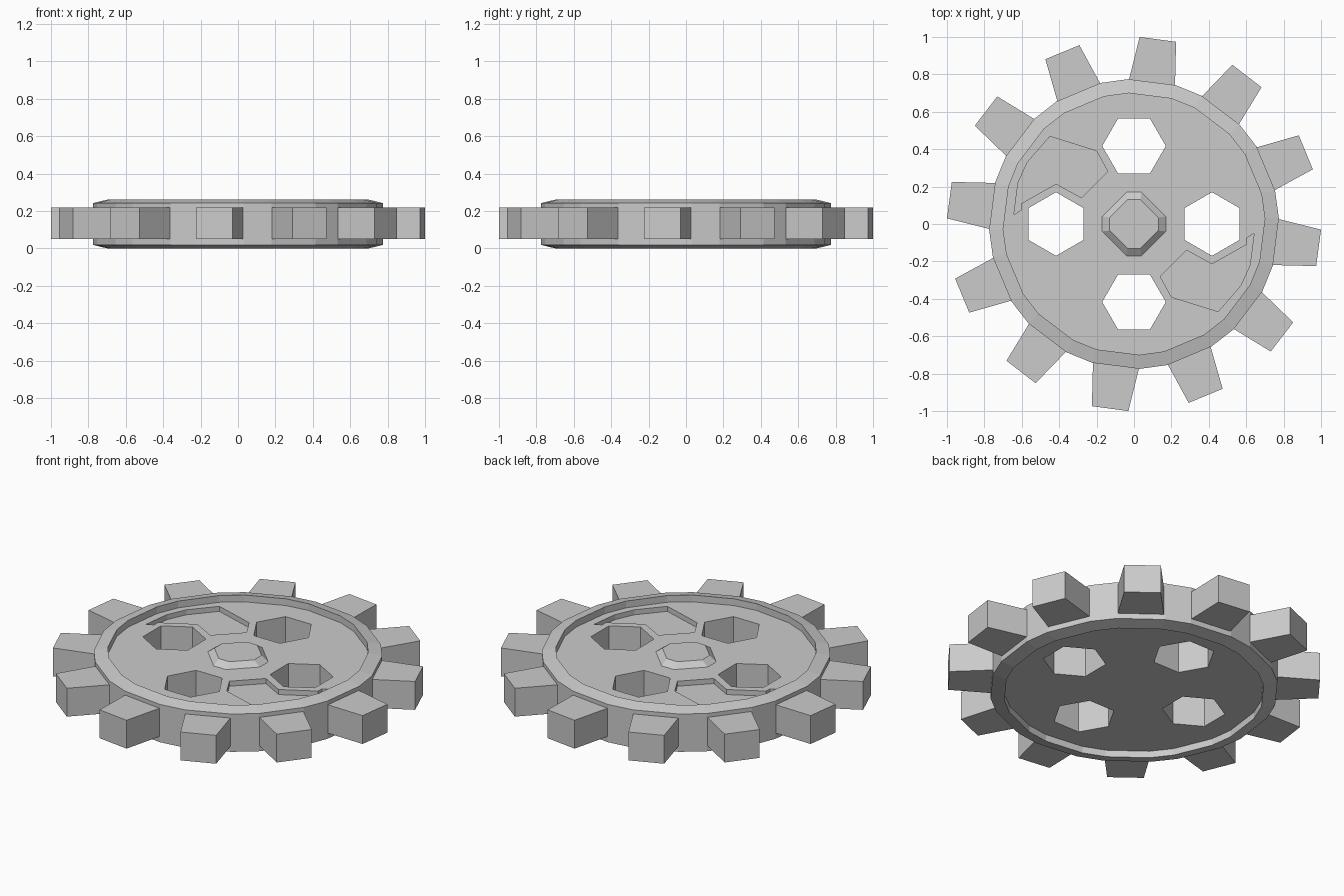
import bpy, bmesh
from math import sin, cos, radians, tau

if "Cube" in bpy.data.objects:
    bpy.data.objects.remove(bpy.data.objects["Cube"])

TEETH = 12
DISC_TOP, DISC_BOTTOM = 0.22, 0.04


def finish(name, bm):
    bmesh.ops.recalc_face_normals(bm, faces=bm.faces)
    me = bpy.data.meshes.new(name)
    bm.to_mesh(me)
    bm.free()
    ob = bpy.data.objects.new(name, me)
    bpy.context.collection.objects.link(ob)
    return ob


def add_loft(bm, loops):
    """Closed solid through loops of points with equal counts."""
    rows = [[bm.verts.new(p) for p in loop] for loop in loops]
    n = len(rows[0])
    for a, b in zip(rows, rows[1:]):
        for i in range(n):
            j = (i + 1) % n
            bm.faces.new((a[i], a[j], b[j], b[i]))
    bm.faces.new(rows[0][::-1])
    bm.faces.new(rows[-1])


def rot(p, a):
    return (p[0] * cos(a) - p[1] * sin(a), p[0] * sin(a) + p[1] * cos(a))


def prism(bm, pts, z0, z1):
    add_loft(bm, [[(x, y, z) for x, y in pts] for z in (z0, z1)])


# Wheel body: rim with chamfers and recessed web on both sides
angles = []
for i in range(TEETH):
    angles += [radians(73.3 + 30 * i), radians(92.3 + 30 * i)]
profile = [(0.7, DISC_BOTTOM), (0.7, 0), (0.775, 0.018),
           (0.775, 0.242), (0.7, 0.26), (0.7, DISC_TOP)]
bm = bmesh.new()
add_loft(bm, [[(r * cos(a), r * sin(a), z) for a in angles] for r, z in profile])
wheel = finish("gear_wheel", bm)

# Cutters: four hexagonal through holes and two shallow pockets
bm = bmesh.new()
for k in range(4):
    hexagon = [(0.417 + 0.17 * cos(radians(30 + 60 * i)),
                0.17 * sin(radians(30 + 60 * i))) for i in range(6)]
    prism(bm, [rot(p, k * tau / 4) for p in hexagon], -0.2, 0.5)
pocket = [(-0.642, 0.05), (-0.62, 0.22), (-0.57, 0.33), (-0.45, 0.468), (-0.2, 0.39),
          (-0.14, 0.28), (-0.28, 0.14), (-0.417, 0.215), (-0.602, 0.11), (-0.602, 0.075)]
for k in range(2):
    prism(bm, [rot(p, k * tau / 2) for p in pocket], DISC_TOP - 0.03, 0.5)
cutter = finish("hole_cutter", bm)
cutter.hide_render = True

mod = wheel.modifiers.new("holes", 'BOOLEAN')
mod.operation = 'DIFFERENCE'
mod.solver = 'EXACT'
mod.object = cutter
bpy.context.view_layer.objects.active = wheel
bpy.ops.object.modifier_apply(modifier=mod.name)
bpy.data.objects.remove(cutter)

# Tapered teeth around the rim
tooth = [(0.219, 0.728), (0.225, 0.974), (0.03, 1.0), (-0.03, 0.76)]
bm = bmesh.new()
for k in range(TEETH):
    prism(bm, [rot(p, k * tau / TEETH) for p in tooth], 0.05, 0.218)
finish("teeth", bm)

# Low octagonal hub in the middle
bm = bmesh.new()
loops = []
for r, c, z in ((0.17, 0.04, DISC_TOP - 0.02), (0.17, 0.04, DISC_TOP), (0.13, 0.035, DISC_TOP + 0.03)):
    loops.append([(x, y, z) for x, y in
                  ((r, -c), (r, c), (c, r), (-c, r), (-r, c), (-r, -c), (-c, -r), (c, -r))])
add_loft(bm, loops)
finish("hub", bm)
